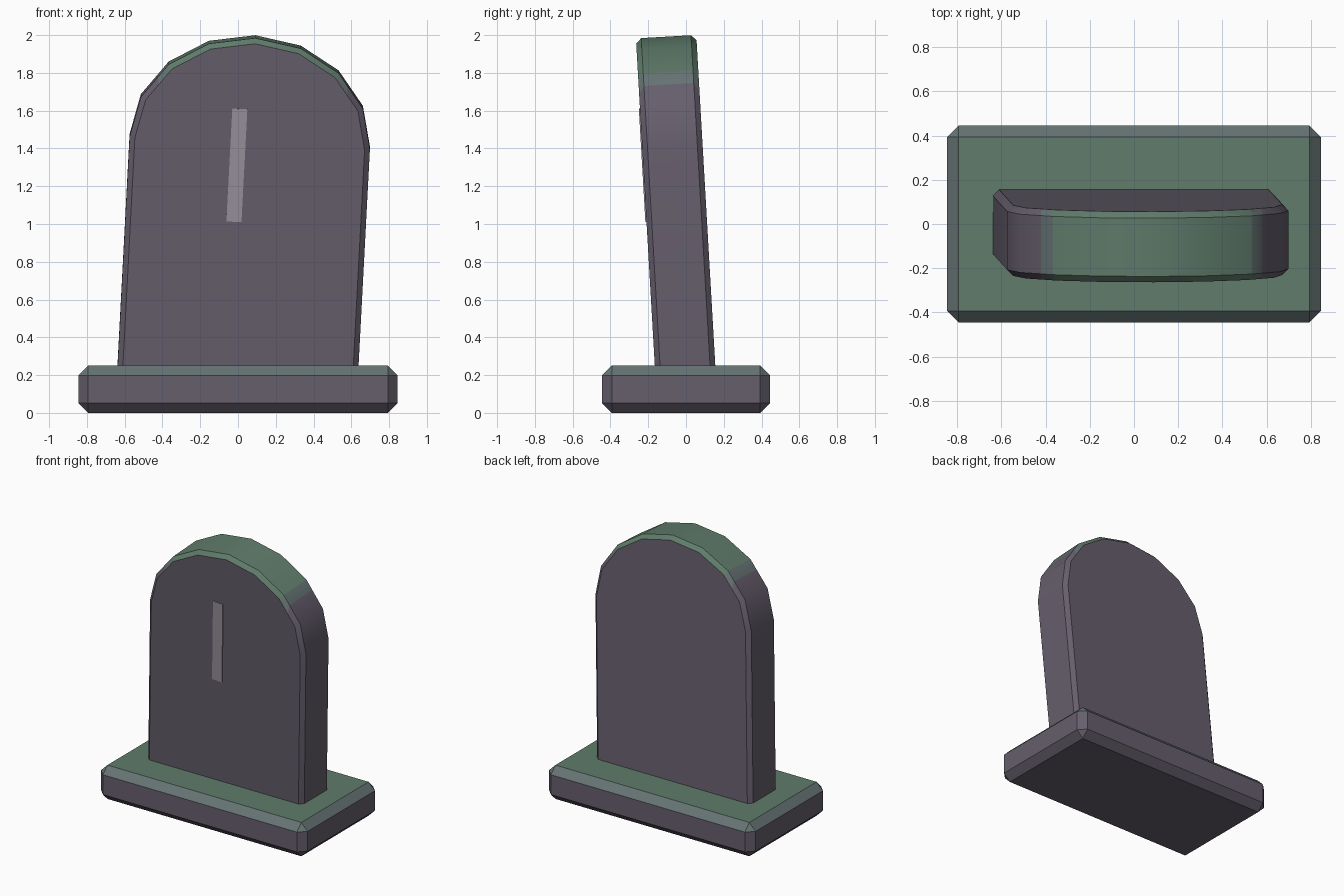
import bpy, bmesh, math
from mathutils import Matrix, Vector

if "Cube" in bpy.data.objects:
    bpy.data.objects.remove(bpy.data.objects["Cube"])


def material(name, r, g, b):
    """Flat colour given in sRGB, stored as linear."""
    lin = lambda c: ((c + 0.055) / 1.055) ** 2.4
    m = bpy.data.materials.new(name)
    m.diffuse_color = (lin(r), lin(g), lin(b), 1)
    m.use_nodes = True
    m.node_tree.nodes["Principled BSDF"].inputs["Base Color"].default_value = m.diffuse_color
    return m


STONE = material("stone", 0.40, 0.37, 0.425)
MOSS = material("moss", 0.375, 0.485, 0.42)
THIN_MOSS = material("thin_moss", 0.40, 0.45, 0.45)
PALE = material("pale_stone", 0.60, 0.57, 0.61)


def finish(name, bm, mats, matrix=None):
    bmesh.ops.recalc_face_normals(bm, faces=bm.faces)
    mesh = bpy.data.meshes.new(name)
    if matrix:
        bm.transform(matrix)
    bm.to_mesh(mesh)
    bm.free()
    for m in mats:
        mesh.materials.append(m)
    obj = bpy.data.objects.new(name, mesh)
    bpy.context.collection.objects.link(obj)
    return obj


def box(sx, sy, sz, centre):
    bm = bmesh.new()
    bmesh.ops.create_cube(bm, size=1, matrix=Matrix.Translation(centre) @ Matrix.Diagonal((sx, sy, sz, 1)))
    return bm


# Plinth: chamfered slab, mossy on top, thin moss on the upper chamfers
bm = box(1.69, 0.89, 0.25, (0, 0, 0.125))
bmesh.ops.bevel(bm, geom=bm.edges[:], offset=0.052, segments=1, affect='EDGES')
bm.normal_update()
for f in bm.faces:
    f.material_index = 1 if f.normal.z > 0.9 else 2 if f.normal.z > 0.3 else 0
finish("plinth", bm, [STONE, MOSS, THIN_MOSS])

# The slab leans forward and to the right, pivoting on the plinth top
lean = (Matrix.Translation((0, -0.005, 0.25))
        @ Matrix.Rotation(math.radians(3.3), 4, 'X')
        @ Matrix.Rotation(math.radians(3.0), 4, 'Y'))

# Upright slab: arched outline, extruded, with a chamfered rim
HALF_W, SHOULDER, RISE, HALF_T = 0.637, 1.19, 0.557, 0.16
outline = [(-HALF_W, -0.1), (HALF_W, -0.1)]
for i in range(9):
    a = math.pi * i / 8
    outline.append((HALF_W * math.cos(a), SHOULDER + RISE * math.sin(a)))
bm = bmesh.new()
face = bm.faces.new([bm.verts.new((x, -HALF_T, z)) for x, z in outline])
new = bmesh.ops.extrude_face_region(bm, geom=[face])["geom"]
bmesh.ops.translate(bm, vec=(0, 2 * HALF_T, 0), verts=[v for v in new if isinstance(v, bmesh.types.BMVert)])
bmesh.ops.recalc_face_normals(bm, faces=bm.faces)
rim = [e for e in bm.edges if abs(e.verts[0].co.y - e.verts[1].co.y) < 0.01]
bmesh.ops.bevel(bm, geom=rim, offset=0.028, segments=1, affect='EDGES')

# Cut the crown so the moss ends between the arch facets
for x in (-0.50, -0.45, 0.45, 0.50):
    bm.normal_update()
    crown = [f for f in bm.faces if abs(f.normal.y) < 0.9 and f.calc_center_median().z > SHOULDER]
    geom = crown + list({e for f in crown for e in f.edges}) + list({v for f in crown for v in f.verts})
    bmesh.ops.bisect_plane(bm, geom=geom, plane_co=Vector((x, 0, 0)), plane_no=Vector((1, 0, 0)))
bm.normal_update()
for f in bm.faces:
    c = f.calc_center_median()
    if c.z > SHOULDER and f.normal.z > 0.3 and abs(f.normal.y) < 0.9:
        f.material_index = 1 if abs(c.x) < 0.45 else 2 if abs(c.x) < 0.50 else 0
slab = finish("upright_slab", bm, [STONE, MOSS, THIN_MOSS], lean)
bpy.context.view_layer.objects.active = slab
slab.select_set(True)
bpy.ops.object.shade_smooth_by_angle(angle=math.radians(35))

# Pale vertical mark on the front
bm = box(0.08, 0.012, 0.60, (-0.062, -HALF_T, 1.07))
finish("front_mark", bm, [PALE], lean)
